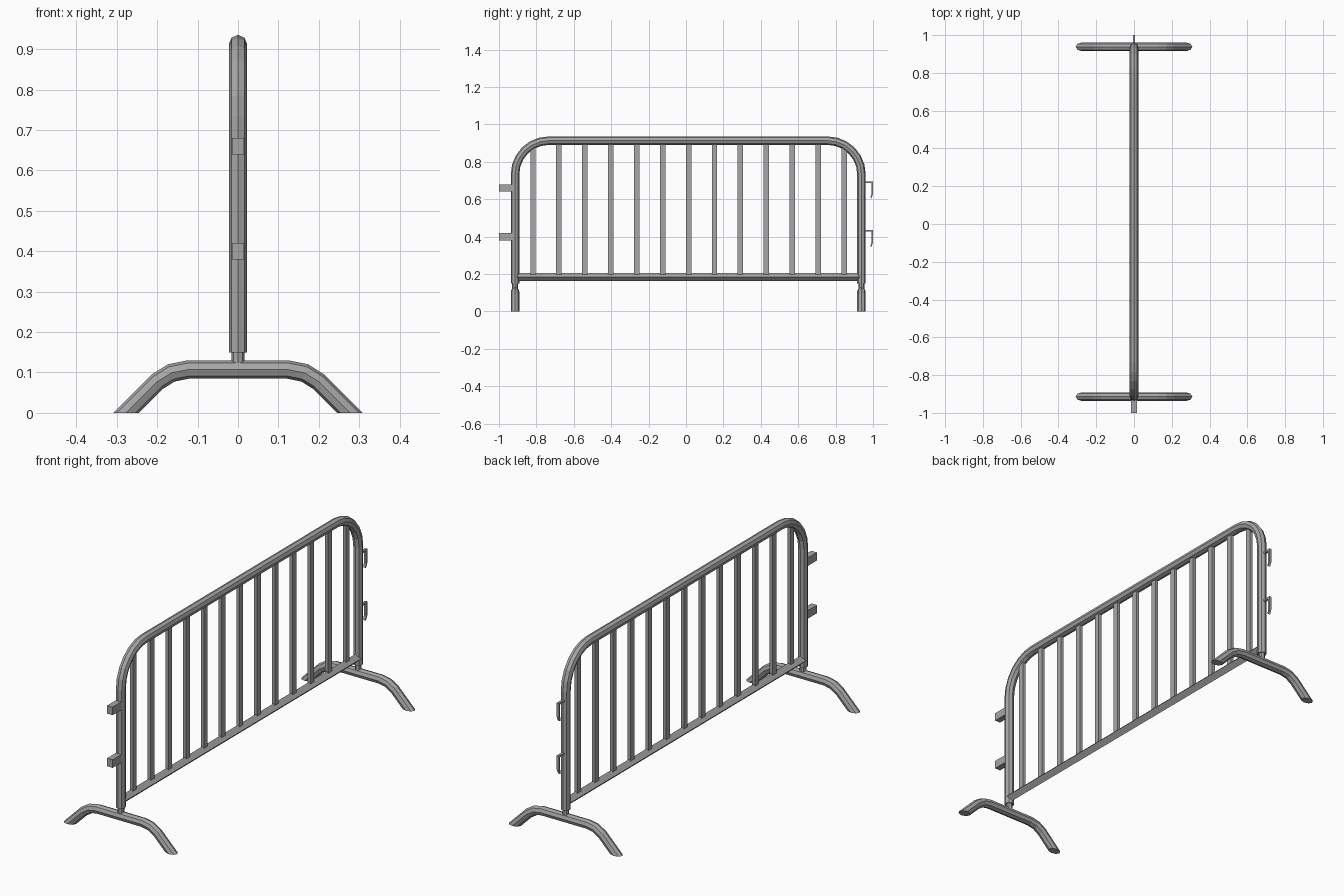
import bpy
import bmesh
from math import cos, sin, pi
from mathutils import Vector

cube = bpy.data.objects.get("Cube")
if cube:
    bpy.data.objects.remove(cube, do_unlink=True)

# Single galvanised steel colour
steel = bpy.data.materials.new("galvanised_steel")
steel.use_nodes = True
colour = (0.38, 0.38, 0.38, 1)
steel.diffuse_color = colour
steel.node_tree.nodes["Principled BSDF"].inputs["Base Color"].default_value = colour


def finish(name, bm):
    bmesh.ops.recalc_face_normals(bm, faces=bm.faces[:])
    mesh = bpy.data.meshes.new(name)
    bm.to_mesh(mesh)
    bm.free()
    mesh.materials.append(steel)
    obj = bpy.data.objects.new(name, mesh)
    bpy.context.collection.objects.link(obj)
    return obj


def tube(name, path, side, radius, sides=8, end_normal=None):
    """Sweep a polygon along a planar path with mitred joints; side is the plane normal."""
    pts = [Vector(p) for p in path]
    side = Vector(side)
    bm = bmesh.new()
    rings = []
    last = len(pts) - 1
    for i, p in enumerate(pts):
        before = (p - pts[i - 1]).normalized() if i else (pts[1] - p).normalized()
        after = (pts[i + 1] - p).normalized() if i < last else before
        plane = (before + after).normalized()
        if end_normal and i in (0, last):
            plane = Vector(end_normal)
        up = side.cross(before)
        ring = []
        for k in range(sides):
            a = 2 * pi * k / sides
            q = p + radius * (cos(a) * side + sin(a) * up)
            q -= before * ((q - p).dot(plane) / before.dot(plane))
            ring.append(bm.verts.new(q))
        rings.append(ring)
    for a, b in zip(rings, rings[1:]):
        for k in range(sides):
            n = (k + 1) % sides
            bm.faces.new((a[k], a[n], b[n], b[k]))
    bm.faces.new(rings[0])
    bm.faces.new(rings[-1])
    return finish(name, bm)


def box(name, centre, size):
    bm = bmesh.new()
    bmesh.ops.create_cube(bm, size=1)
    for v in bm.verts:
        v.co = Vector(c + s * q for c, s, q in zip(centre, size, v.co))
    return finish(name, bm)


def plate(name, outline, thickness):
    """Extrude a (y, z) outline across x."""
    bm = bmesh.new()
    face = bm.faces.new([bm.verts.new((-thickness / 2, y, z)) for y, z in outline])
    new = bmesh.ops.extrude_face_region(bm, geom=[face])["geom"]
    moved = [g for g in new if isinstance(g, bmesh.types.BMVert)]
    bmesh.ops.translate(bm, verts=moved, vec=(thickness, 0, 0))
    return finish(name, bm)


FRONT, BACK, TOP, BASE = -0.914, 0.938, 0.913, 0.15
PIPE, BEND, STEPS = 0.0225, 0.18, 6

# Bent outer frame
path = [(0, FRONT, BASE)]
for y, start in ((FRONT + BEND, pi), (BACK - BEND, pi / 2)):
    for i in range(STEPS + 1):
        a = start - pi / 2 * i / STEPS
        path.append((0, y + BEND * cos(a), TOP - BEND + BEND * sin(a)))
path.append((0, BACK, BASE))
tube("outer_frame", path, (1, 0, 0), PIPE)

# Bottom rail, a square tube set on edge
tube("bottom_rail", [(0, FRONT + 0.01, 0.184), (0, BACK - 0.01, 0.184)],
     (1, 0, 0), 0.0225, sides=4)

# Upright bars
for i in range(13):
    box(f"upright_bar_{i + 1}", (0, -0.818 + 0.1386 * i, 0.546), (0.016, 0.029, 0.715))

# Arched feet and the pins joining them to the frame
half = [(0.125, 0.107), (0.165, 0.099), (0.2, 0.077), (0.277, 0)]
arch = [(-x, z) for x, z in reversed(half)] + half
for label, y in (("front", FRONT), ("back", BACK)):
    tube(f"{label}_foot", [(x, y, z) for x, z in arch], (0, 1, 0), PIPE, end_normal=(0, 0, 1))
    tube(f"{label}_pin", [(0, y, 0.11), (0, y, 0.17)], (1, 0, 0), 0.0155)

# Linking sockets on the front post, hooks on the back post
for label, z in (("lower", 0.4), ("upper", 0.66)):
    box(f"{label}_socket", (0, -0.96, z), (0.03, 0.08, 0.04))
    t = z + 0.036
    hook = [(0.945, t), (1, t), (1, t - 0.07), (0.99, t - 0.092),
            (0.986, t - 0.088), (0.991, t - 0.068), (0.991, t - 0.009), (0.945, t - 0.009)]
    plate(f"{label}_hook", hook, 0.012)
